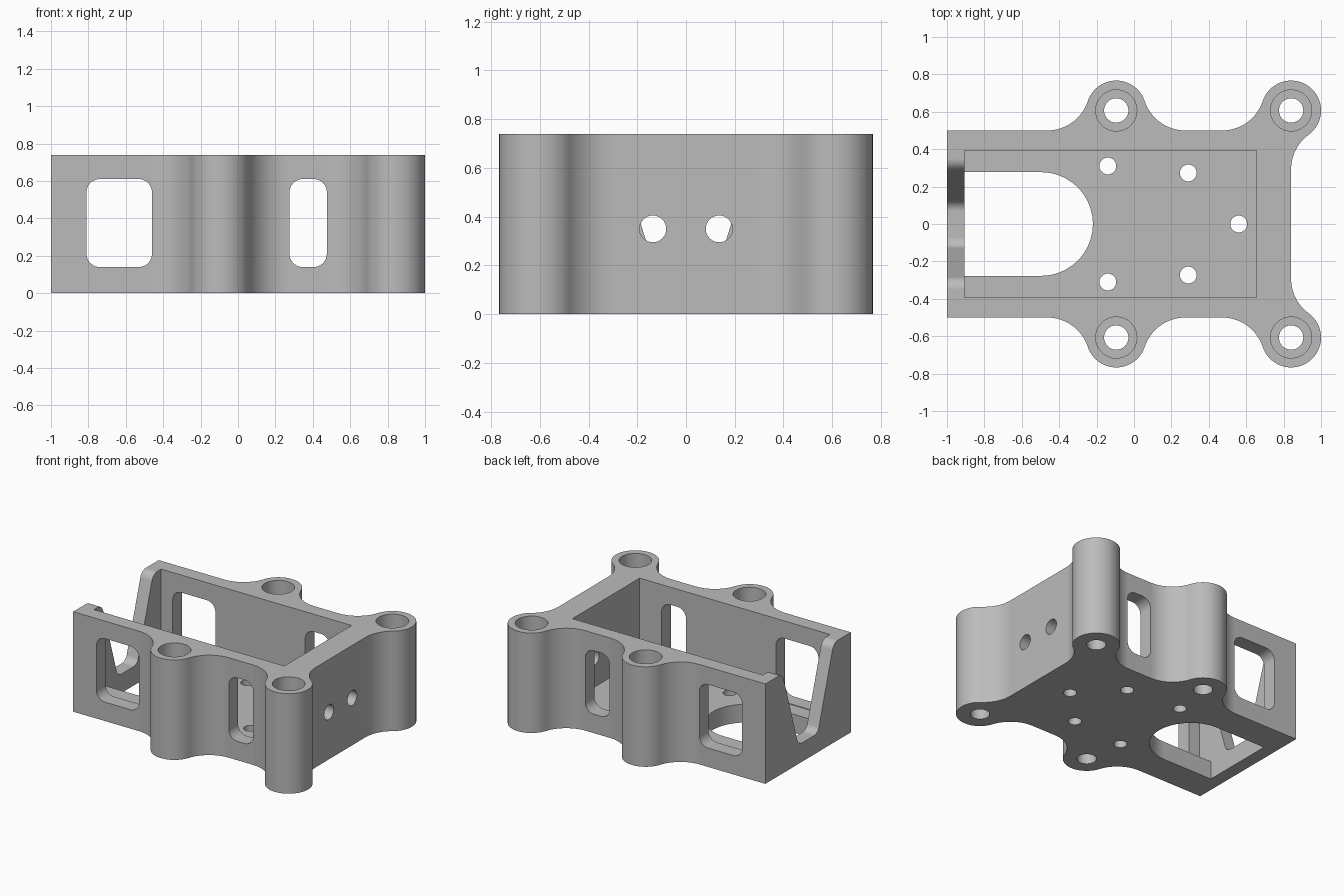
import bpy, bmesh, math
from mathutils import Vector

if "Cube" in bpy.data.objects:
    bpy.data.objects.remove(bpy.data.objects["Cube"], do_unlink=True)

HEIGHT, FLOOR = 0.74, 0.135
BOSS_Y, BOSS_R, SIDE_Y, END_X = 0.607, 0.16, 0.5, 0.84
BOSS_X = (-0.095, END_X)
BLEND = 0.2285                     # radius of the blends around the bosses

grey = bpy.data.materials.new("plain_grey")
grey.use_nodes = True
grey.diffuse_color = (0.5, 0.5, 0.5, 1)
grey.node_tree.nodes["Principled BSDF"].inputs["Base Color"].default_value = (0.5, 0.5, 0.5, 1)


def arc(cx, cy, r, start, end, n=16):
    angles = [start + (end - start) * i / n for i in range(n + 1)]
    return [(cx + r * math.cos(a), cy + r * math.sin(a)) for a in angles]


def circle(cx, cy, r, n=48):
    return arc(cx, cy, r, 0, math.tau, n)[:-1]


def rounded(corners, n=8):
    """Polygon from (u, v, tangent length) corners, rounded where length > 0."""
    out = []
    for i, (u, v, t) in enumerate(corners):
        p = Vector((u, v))
        if not t:
            out.append((u, v))
            continue
        d1 = (Vector(corners[i - 1][:2]) - p).normalized()
        d2 = (Vector(corners[(i + 1) % len(corners)][:2]) - p).normalized()
        half = d1.angle(d2) / 2
        c = p + (d1 + d2).normalized() * t / math.cos(half)
        a, b = p + d1 * t - c, p + d2 * t - c
        for k in range(n + 1):
            q = c + a.lerp(b, k / n).normalized() * t * math.tan(half)
            out.append((q.x, q.y))
    return out


def box_points(u0, u1, v0, v1, r=0):
    return rounded([(u0, v0, r), (u1, v0, r), (u1, v1, r), (u0, v1, r)])


def prism(name, points, axis, lo, hi):
    """Extrude a flat outline along an axis."""
    place = {"X": lambda u, v, t: (t, u, v),
             "Y": lambda u, v, t: (u, t, v),
             "Z": lambda u, v, t: (u, v, t)}[axis]
    bm = bmesh.new()
    rings = [[bm.verts.new(place(u, v, t)) for u, v in points] for t in (lo, hi)]
    for ring in rings:
        bm.faces.new(ring)
    n = len(points)
    for i in range(n):
        j = (i + 1) % n
        bm.faces.new((rings[0][i], rings[0][j], rings[1][j], rings[1][i]))
    bmesh.ops.remove_doubles(bm, verts=bm.verts, dist=1e-5)
    bmesh.ops.recalc_face_normals(bm, faces=bm.faces)
    mesh = bpy.data.meshes.new(name)
    bm.to_mesh(mesh)
    bm.free()
    mesh.materials.append(grey)
    obj = bpy.data.objects.new(name, mesh)
    bpy.context.collection.objects.link(obj)
    return obj


# Outer outline: side wall, two blended bosses, end wall, then mirrored
reach = BOSS_R + BLEND
rise = SIDE_Y + BLEND - BOSS_Y
run = math.sqrt(reach ** 2 - rise ** 2)
tilt = math.asin(rise / reach)
drop = math.sqrt(reach ** 2 - BLEND ** 2)
low = -math.atan2(drop, BLEND)
half = [(-1, SIDE_Y)]
half += arc(BOSS_X[0] - run, SIDE_Y + BLEND, BLEND, -math.pi / 2, -tilt)
half += arc(BOSS_X[0], BOSS_Y, BOSS_R, math.pi - tilt, tilt, 24)[1:]
half += arc(BOSS_X[0] + run, SIDE_Y + BLEND, BLEND, math.pi + tilt, math.pi * 1.5)[1:]
half += arc(BOSS_X[1] - run, SIDE_Y + BLEND, BLEND, -math.pi / 2, -tilt)
half += arc(BOSS_X[1], BOSS_Y, BOSS_R, math.pi - tilt, low, 32)[1:]
half += arc(END_X + BLEND, BOSS_Y - drop, BLEND, math.pi + low, math.pi)[1:]
outline = half + [(x, -y) for x, y in reversed(half)]
body = prism("mounting_bracket", outline, "Z", 0, HEIGHT)

# Open pocket and the round-ended opening in its floor
IN_X = -0.905
cutters = [
    prism("pocket_cutter", box_points(IN_X, 0.655, -0.393, 0.393), "Z", FLOOR, 1),
    prism("floor_opening_cutter",
          [(IN_X, -0.277)] + arc(-0.497, 0, 0.277, -math.pi / 2, math.pi / 2, 40)
          + [(IN_X, 0.277)], "Z", -0.2, 0.3),
]

# Side windows, cut through both walls
for x0, x1 in ((-0.81, -0.46), (0.275, 0.475)):
    cutters.append(prism("window_cutter", box_points(x0, x1, 0.14, 0.61, 0.07), "Y", -1, 1))

# Tapered notch with rounded corners in the open end wall
side = [(0.114, 0.14, 0.045), (0.3, HEIGHT, 0.05), (0.35, HEIGHT, 0), (0.35, 1, 0)]
notch = side + [(-y, z, t) for y, z, t in reversed(side)]
cutters.append(prism("notch_cutter", rounded(notch), "X", -1.2, -0.8))

# Boss bores with counterbores, floor screw holes and end wall holes
for s in (-1, 1):
    for x in BOSS_X:
        cutters.append(prism("bore_cutter", circle(x, s * BOSS_Y, 0.065), "Z", -0.2, 1))
        cutters.append(prism("counterbore_cutter", circle(x, s * BOSS_Y, 0.11), "Z", FLOOR, 1))
    for x, y in ((-0.14, 0.31), (0.29, 0.273)):
        cutters.append(prism("screw_hole_cutter", circle(x, s * y, 0.045, 32), "Z", -0.2, 0.3))
    cutters.append(prism("end_hole_cutter", circle(s * 0.136, 0.35, 0.055, 32), "X", 0.5, 1.2))
cutters.append(prism("screw_hole_cutter", circle(0.56, 0, 0.045, 32), "Z", -0.2, 0.3))

# Apply every cut, then discard the cutters
bpy.ops.object.select_all(action="DESELECT")
body.select_set(True)
bpy.context.view_layer.objects.active = body
for cutter in cutters:
    cutter.hide_render = True
    mod = body.modifiers.new("cut", "BOOLEAN")
    mod.operation, mod.solver, mod.object = "DIFFERENCE", "EXACT", cutter
    bpy.ops.object.modifier_apply(modifier=mod.name)
    bpy.data.objects.remove(cutter, do_unlink=True)

# Smooth curves, crisp edges
bpy.ops.object.shade_smooth_by_angle(angle=math.radians(30))
weighted = body.modifiers.new("even_shading", "WEIGHTED_NORMAL")
weighted.keep_sharp = True
